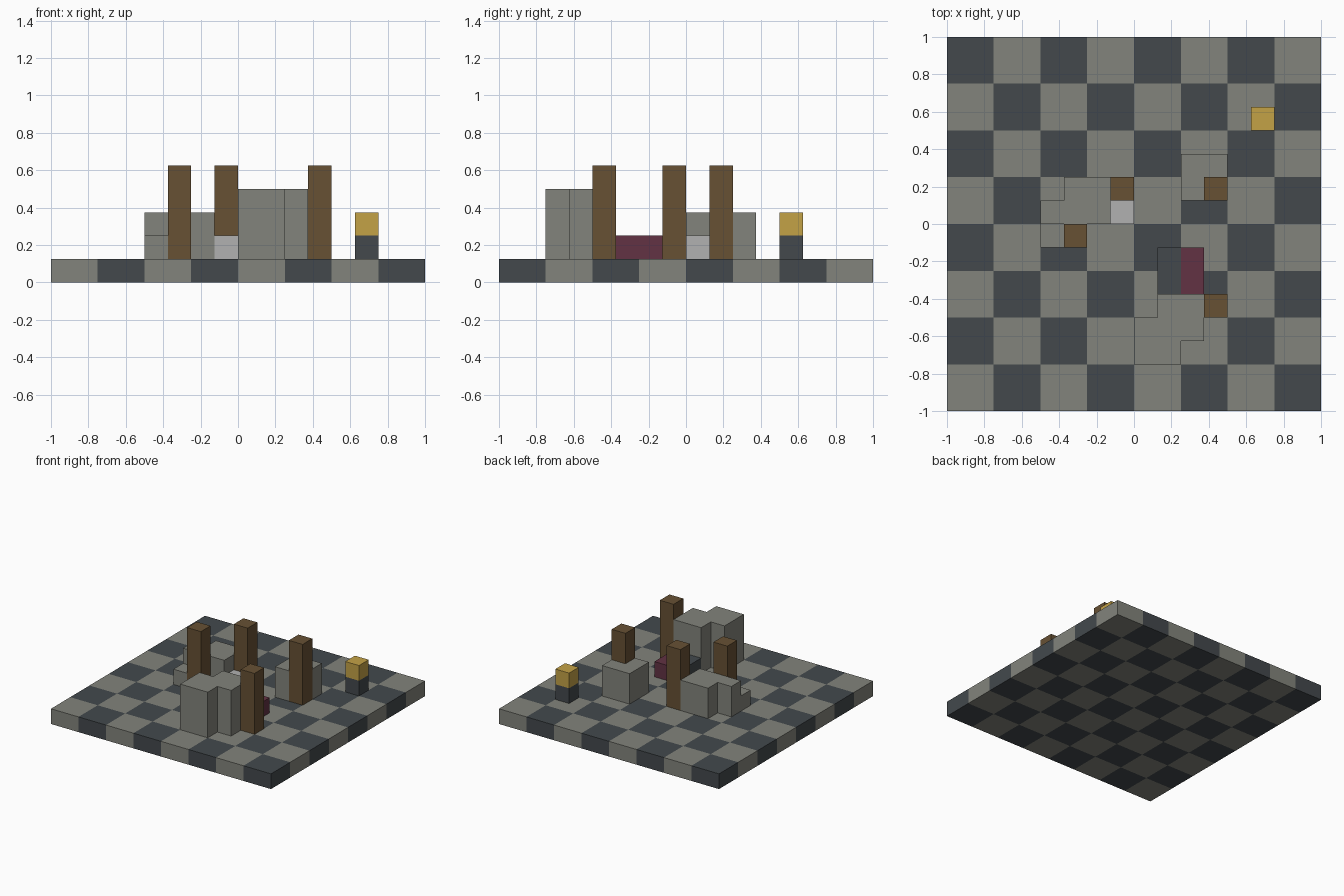
import bpy, bmesh
from math import floor

cube = bpy.data.objects.get("Cube")
if cube:
    bpy.data.objects.remove(cube, do_unlink=True)

U = 0.125  # one block


def material(name, rgb):
    m = bpy.data.materials.new(name)
    m.use_nodes = True
    m.diffuse_color = (*rgb, 1)
    bsdf = m.node_tree.nodes["Principled BSDF"]
    bsdf.inputs["Base Color"].default_value = (*rgb, 1)
    bsdf.inputs["Roughness"].default_value = 0.9
    return m


STONE = material("stone_grey", (0.225, 0.23, 0.2))
SLATE = material("slate", (0.056, 0.066, 0.073))
WOOD = material("brown_wood", (0.135, 0.082, 0.034))
GOLD = material("gold", (0.55, 0.36, 0.062))
WINE = material("wine_red", (0.122, 0.032, 0.056))
PALE = material("pale_grey", (0.44, 0.44, 0.44))


def finish(name, bm, *mats):
    bmesh.ops.recalc_face_normals(bm, faces=bm.faces[:])
    mesh = bpy.data.meshes.new(name)
    bm.to_mesh(mesh)
    bm.free()
    for m in mats:
        mesh.materials.append(m)
    obj = bpy.data.objects.new(name, mesh)
    bpy.context.collection.objects.link(obj)
    return obj


def prism(name, outline, z0, z1, mat):
    """Upright prism over an outline given in block units."""
    bm = bmesh.new()
    face = bm.faces.new([bm.verts.new((x * U, y * U, z0 * U)) for x, y in outline])
    ext = bmesh.ops.extrude_face_region(bm, geom=[face], use_keep_orig=True)
    top = [v for v in ext["geom"] if isinstance(v, bmesh.types.BMVert)]
    bmesh.ops.translate(bm, verts=top, vec=(0, 0, (z1 - z0) * U))
    return finish(name, bm, mat)


def box(name, x, y, w, d, z0, z1, mat):
    return prism(name, [(x, y), (x + w, y), (x + w, y + d), (x, y + d)], z0, z1, mat)


# Chequered floor slab
bm = bmesh.new()
bmesh.ops.create_grid(bm, x_segments=8, y_segments=8, size=1)
ext = bmesh.ops.extrude_face_region(bm, geom=bm.faces[:], use_keep_orig=True)
top = [v for v in ext["geom"] if isinstance(v, bmesh.types.BMVert)]
bmesh.ops.translate(bm, verts=top, vec=(0, 0, U))
for f in bm.faces:
    c = f.calc_center_median() * 0.99
    f.material_index = (floor(c.x / (2 * U)) + floor(c.y / (2 * U))) % 2
finish("chequered_floor", bm, STONE, SLATE)

# Wooden pillars
for i, (x, y) in enumerate([(-3, -1), (-1, 1), (3, 1), (3, -4)]):
    box(f"pillar_{i + 1}", x, y, 1, 1, 1, 5, WOOD)

# Stone walls
prism("front_wall", [(0, -6), (2, -6), (2, -5), (3, -5), (3, -3), (1, -3), (1, -4), (0, -4)],
      1, 4, STONE)
prism("left_wall", [(2, 1), (3, 1), (3, 2), (4, 2), (4, 3), (2, 3)], 1, 3, STONE)
prism("right_wall", [(-4, 0), (-1, 0), (-1, 2), (-3, 2), (-3, 1), (-4, 1)], 1, 3, STONE)
box("wall_step", -4, -1, 1, 1, 1, 2, STONE)

# Furniture and lamp
box("pale_block", -1, 0, 1, 1, 1, 2, PALE)
box("dark_bench", 1, -3, 1, 2, 1, 2, SLATE)
box("red_bench", 2, -3, 1, 2, 1, 2, WINE)
box("lamp_base", 5, 4, 1, 1, 1, 2, SLATE)
box("lamp_top", 5, 4, 1, 1, 2, 3, GOLD)
